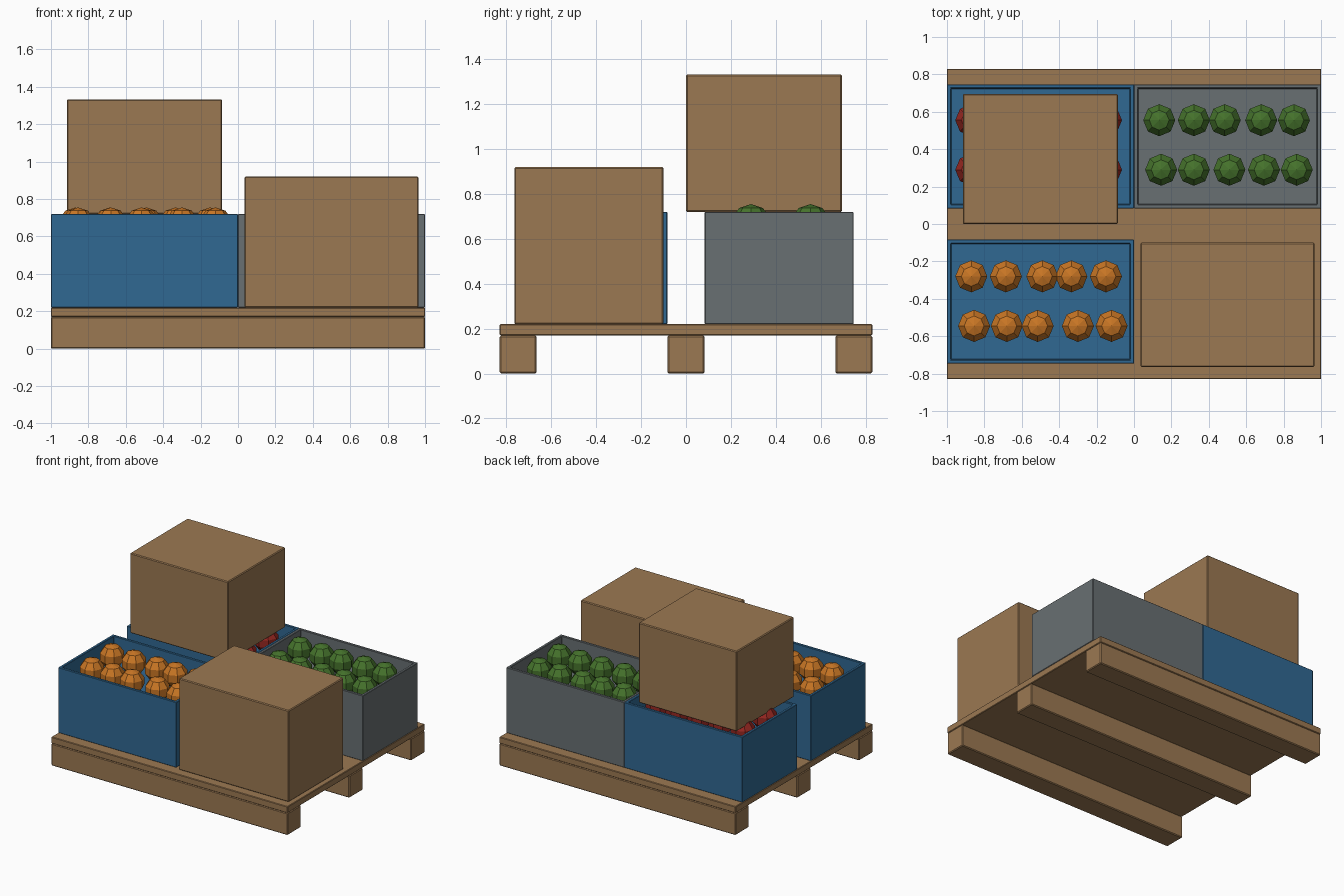
import bpy, bmesh
from mathutils import Matrix, Vector

default = bpy.data.objects.get("Cube")
if default:
    bpy.data.objects.remove(default, do_unlink=True)


def material(name, rgb):
    m = bpy.data.materials.new(name)
    m.use_nodes = True
    m.diffuse_color = (*rgb, 1)
    m.node_tree.nodes["Principled BSDF"].inputs["Base Color"].default_value = (*rgb, 1)
    return m


brown = material("wood_brown", (0.33, 0.19, 0.085))
blue = material("crate_blue", (0.03, 0.14, 0.29))
grey = material("crate_grey", (0.14, 0.16, 0.17))
orange = material("fruit_orange", (0.58, 0.18, 0.018))
green = material("fruit_green", (0.06, 0.17, 0.025))
red = material("fruit_red", (0.3, 0.02, 0.015))


def finish(bm, name, mat):
    mesh = bpy.data.meshes.new(name)
    bm.to_mesh(mesh)
    bm.free()
    mesh.materials.append(mat)
    obj = bpy.data.objects.new(name, mesh)
    bpy.context.collection.objects.link(obj)
    return obj


def box(name, lo, hi, mat, bevel=0.006, open_depth=0):
    """Bevelled box; open_depth sinks a recess into its top."""
    lo, hi = Vector(lo), Vector(hi)
    bm = bmesh.new()
    bmesh.ops.create_cube(bm, size=1, matrix=Matrix.Translation((lo + hi) / 2)
                          @ Matrix.Diagonal((*(hi - lo), 1)))
    if open_depth:
        top = max(bm.faces, key=lambda f: f.calc_center_median().z)
        bmesh.ops.inset_region(bm, faces=[top], thickness=0.03)
        floor = bmesh.ops.extrude_face_region(bm, geom=[top])["geom"]
        bmesh.ops.translate(bm, vec=(0, 0, -open_depth),
                            verts=[g for g in floor if isinstance(g, bmesh.types.BMVert)])
        if top.is_valid:
            bmesh.ops.delete(bm, geom=[top], context='FACES_ONLY')
        bmesh.ops.recalc_face_normals(bm, faces=bm.faces)
    obj = finish(bm, name, mat)
    mod = obj.modifiers.new("soft_edges", 'BEVEL')
    mod.width, mod.segments = bevel, 1
    return obj


def fruit(name, rows, mat):
    """Rows of faceted balls: a dictionary of y to x positions."""
    bm = bmesh.new()
    for y, xs in rows.items():
        for x in xs:
            bmesh.ops.create_uvsphere(bm, u_segments=8, v_segments=5, radius=0.09,
                                      matrix=Matrix.Translation((x, y, 0.665)))
    finish(bm, name, mat)


# Pallet: deck on three runners
box("pallet_deck", (-1, -0.83, 0.17), (1, 0.83, 0.22), brown, 0.004)
for side, y in (("front", -0.748), ("middle", 0), ("back", 0.748)):
    box(f"pallet_runner_{side}", (-1, y - 0.082, 0), (1, y + 0.082, 0.17), brown)

# Open crates
for name, x, y, mat in (("front_right_crate", -1, -0.747, blue),
                        ("back_right_crate", -1, 0.083, blue),
                        ("back_left_crate", 0, 0.083, grey)):
    box(name, (x, y, 0.22), (x + 1, y + 0.664, 0.72), mat, 0.003, 0.15)

# Closed cartons
box("front_carton", (0.035, -0.765, 0.22), (0.965, -0.1, 0.92), brown)
box("stacked_carton", (-0.915, 0, 0.72), (-0.085, 0.695, 1.333), brown)

# Produce
fruit("orange_fruit", {-0.28: (-0.87, -0.685, -0.49, -0.335, -0.15),
                       -0.545: (-0.855, -0.68, -0.515, -0.3, -0.12)}, orange)
fruit("green_fruit", {0.555: (0.135, 0.32, 0.485, 0.68, 0.855),
                      0.29: (0.145, 0.32, 0.51, 0.695, 0.87)}, green)
fruit("red_fruit", {0.555: (-0.87, -0.68, -0.5, -0.32, -0.15),
                    0.29: (-0.87, -0.68, -0.5, -0.32, -0.15)}, red)
